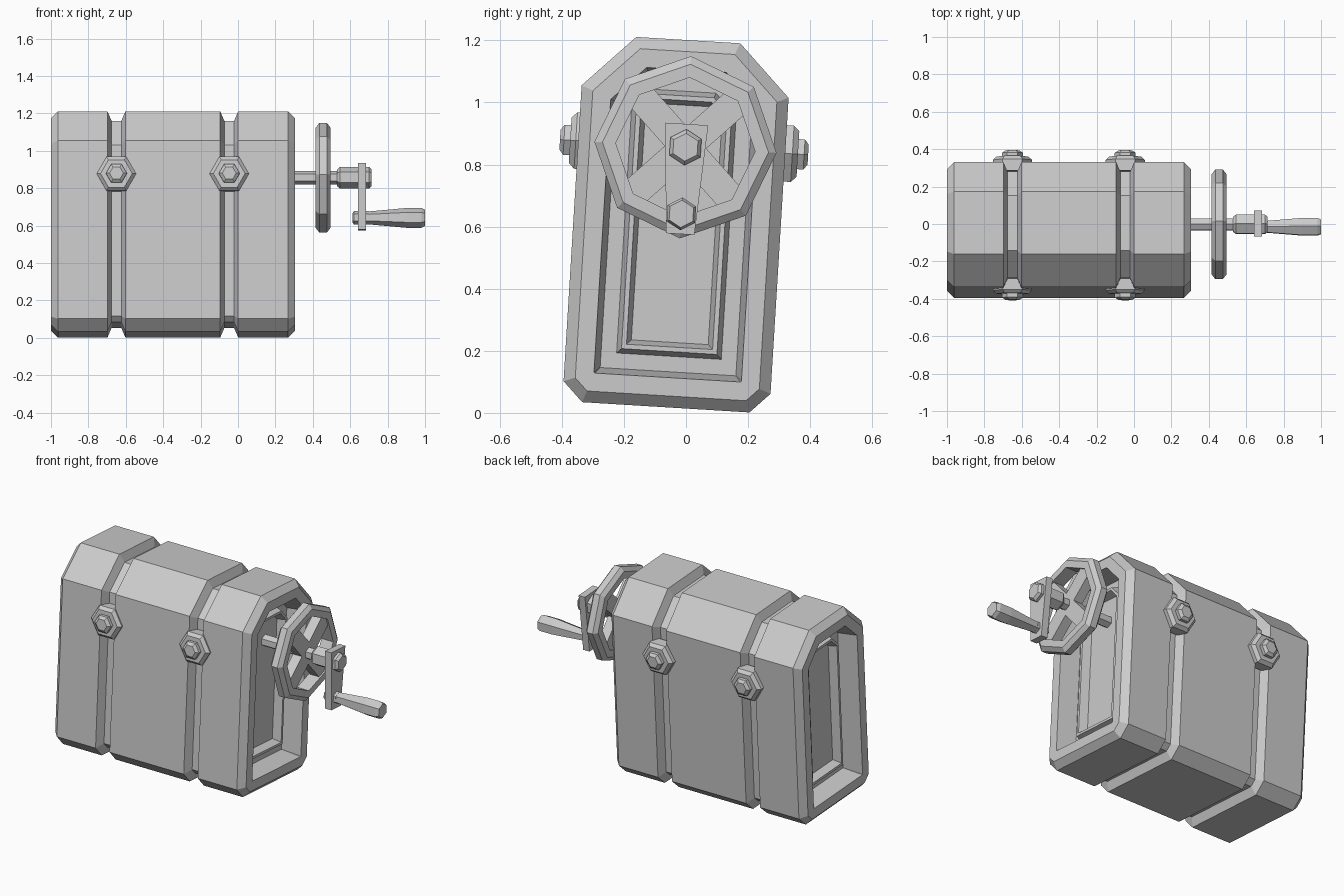
import bpy, bmesh
from math import sin, cos, pi, radians
from mathutils import Matrix, Vector

cube = bpy.data.objects.get("Cube")
if cube:
    bpy.data.objects.remove(cube, do_unlink=True)

grey = bpy.data.materials.new("plain_grey")
grey.use_nodes = True
grey.diffuse_color = (0.6, 0.6, 0.6, 1)
grey.node_tree.nodes["Principled BSDF"].inputs["Base Color"].default_value = (0.6, 0.6, 0.6, 1)

# The whole assembly leans slightly backwards
LEAN = Matrix.Translation((0, -0.065, 0.018)) @ Matrix.Rotation(radians(-3.5), 4, "X")
AXLE_Y, AXLE_Z = 0.012, 0.84


def finish(name, bm):
    bmesh.ops.remove_doubles(bm, verts=bm.verts, dist=0.0005)
    bmesh.ops.recalc_face_normals(bm, faces=bm.faces)
    bm.transform(LEAN)
    mesh = bpy.data.meshes.new(name)
    bm.to_mesh(mesh)
    bm.free()
    mesh.materials.append(grey)
    obj = bpy.data.objects.new(name, mesh)
    bpy.context.collection.objects.link(obj)
    return obj


def loft(name, rings, closed=False):
    """Skin a list of point rings, capping the ends or joining last to first."""
    bm = bmesh.new()
    loops = [[bm.verts.new(p) for p in ring] for ring in rings]
    pairs = list(zip(loops, loops[1:]))
    if closed:
        pairs.append((loops[-1], loops[0]))
    else:
        bm.faces.new(loops[0])
        bm.faces.new(loops[-1])
    n = len(loops[0])
    for a, b in pairs:
        for i in range(n):
            j = (i + 1) % n
            bm.faces.new((a[i], a[j], b[j], b[i]))
    return finish(name, bm)


def case_section(x, inset):
    """Octagonal case outline, moved inwards by inset."""
    w, lo, hi = 0.334 - inset, inset, 1.185 - inset
    cb = max(0.0, 0.064 - 0.64 * inset)
    ct = 0.166 - 0.586 * inset
    half = [(w - cb, lo), (w, lo + cb), (w, hi - ct), (w - ct, hi)]
    outline = half + [(-y, z) for y, z in reversed(half)]
    return [(x, y, z) for y, z in outline]


def turned(name, profile, sides, z=AXLE_Z, closed=False):
    """Faceted part around an axis along x; profile holds (x, radius)."""
    rings = [[(x, AXLE_Y + r * sin(2 * pi * i / sides), z + r * cos(2 * pi * i / sides))
              for i in range(sides)] for x, r in profile]
    return loft(name, rings, closed)


# Case: recessed ends with a raised frame, bevelled rims and two strap grooves
LEFT, RIGHT = -1.0, 0.305
end = [(0.12, 0.21), (0.07, 0.195), (0.07, 0.18), (0.12, 0.165),
       (0.12, 0.115), (0, 0.096), (0, 0.037), (0.037, 0)]
stations = [(LEFT + d, i) for d, i in end]
for c in (-0.65, -0.047):
    stations += [(c - 0.048, 0), (c - 0.026, 0.05), (c + 0.026, 0.05), (c + 0.048, 0)]
stations += [(RIGHT - d, i) for d, i in reversed(end)]
loft("case", [case_section(x, i) for x, i in stations])

# Hexagonal bolts over the grooves, front and back
bolt = [(-0.055, 0.105), (0.008, 0.105), (0.026, 0.085), (0.026, 0.056),
        (0.046, 0.056), (0.059, 0.037)]
for side, word, lift in ((-1, "front", 0), (1, "back", 0.015)):
    for x, place in ((-0.65, "right"), (-0.047, "left")):
        loft(f"{word}_{place}_bolt",
             [[(x + r * cos(i * pi / 3), side * (0.334 + lift + h), AXLE_Z + r * sin(i * pi / 3))
               for i in range(6)] for h, r in bolt])

# Axle, collar and end nut
turned("axle", [(0.18, 0.036), (0.56, 0.036)], 6)
turned("collar", [(0.53, 0.045), (0.545, 0.058), (0.645, 0.058)], 6)
turned("axle_nut", [(0.68, 0.058), (0.7, 0.058), (0.715, 0.045)], 6)

# Wheel rim with two crossing bars
turned("wheel_rim", [(0.415, 0.268), (0.435, 0.294), (0.475, 0.294), (0.495, 0.268),
                     (0.495, 0.225), (0.415, 0.225)], 8, closed=True)
for k, name in enumerate(("wheel_bar_a", "wheel_bar_b")):
    bm = bmesh.new()
    bmesh.ops.create_cube(bm, size=1)
    bm.transform(Matrix.Translation((0.455, AXLE_Y, AXLE_Z))
                 @ Matrix.Rotation(pi / 4 + k * pi / 2, 4, "X")
                 @ Matrix.Diagonal((0.06, 0.095, 0.46, 1)))
    finish(name, bm)

# Tapered crank arm
arm = [(-0.046, 0.56), (0.046, 0.56), (0.069, 0.915), (-0.069, 0.915)]
loft("crank_arm", [[(x, AXLE_Y + y, z) for y, z in arm] for x in (0.641, 0.684)])

# Crank handle with its pin
turned("handle_pin", [(0.612, 0.025), (0.62, 0.036), (0.7, 0.036)], 6, z=0.625)
turned("handle_grip", [(0.684, 0.034), (0.715, 0.036), (0.9, 0.053), (0.98, 0.053), (1.0, 0.044)],
       6, z=0.625)
